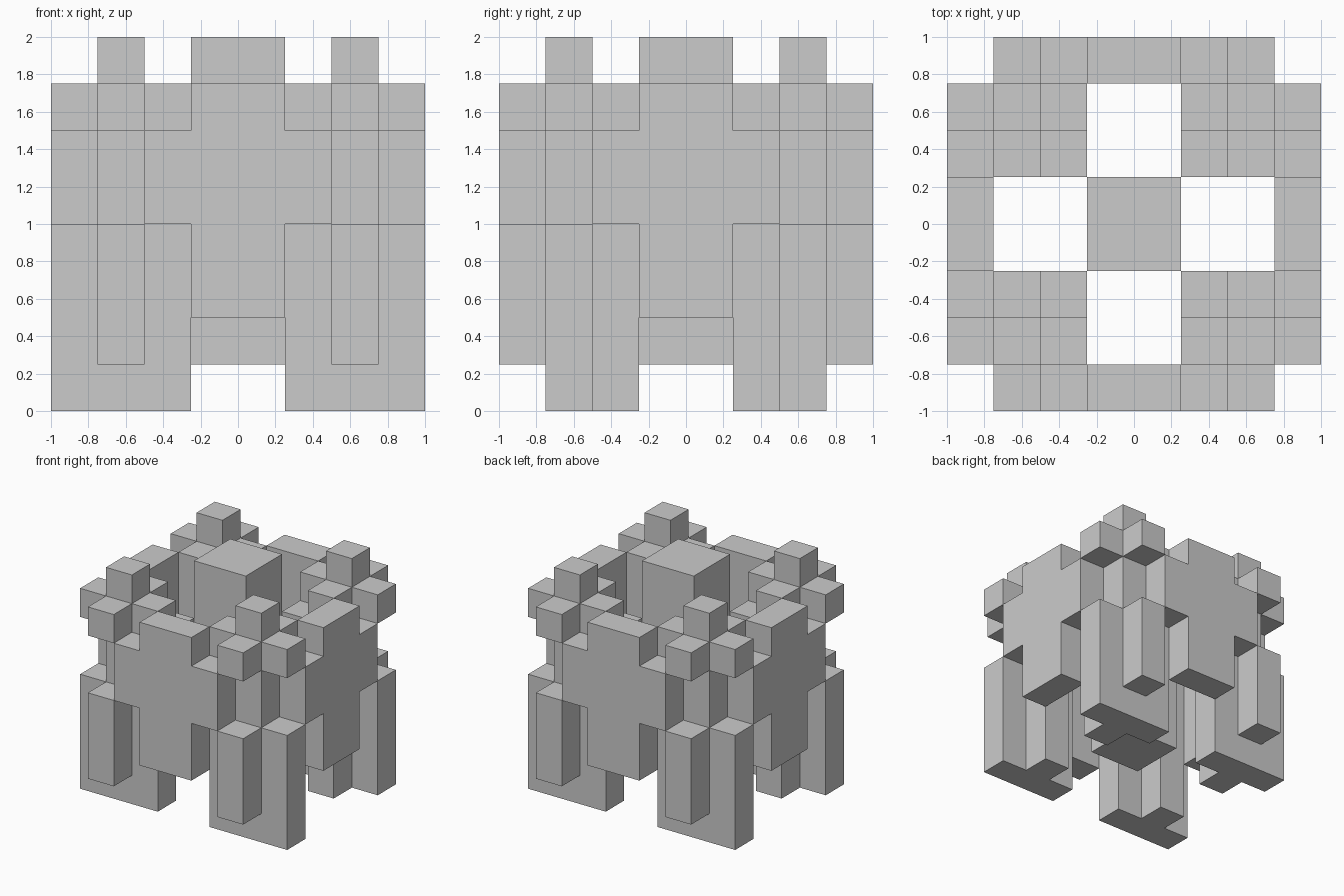
import bpy, bmesh
from math import radians
from itertools import product
from mathutils import Matrix, Vector

if "Cube" in bpy.data.objects:
    bpy.data.objects.remove(bpy.data.objects["Cube"])

U = 0.25  # grid unit of the whole model


def solid(name, boxes, transform=Matrix()):
    """Merge boxes (min corner, max corner in grid units) into one clean flat-faced shell."""
    cells = set()
    for lo, hi in boxes:
        cells |= set(product(*(range(a, b) for a, b in zip(lo, hi))))
    bm = bmesh.new()
    for cell in cells:
        for axis, side in product(range(3), (0, 1)):
            n = list(cell)
            n[axis] += 2 * side - 1
            if tuple(n) in cells:
                continue
            u, v = [a for a in range(3) if a != axis]
            ring = []
            for du, dv in ((0, 0), (1, 0), (1, 1), (0, 1)):
                p = Vector(cell)
                p[axis] += side
                p[u] += du
                p[v] += dv
                ring.append(bm.verts.new(p * U))
            bm.faces.new(ring)
    bmesh.ops.remove_doubles(bm, verts=bm.verts, dist=1e-4)
    bmesh.ops.transform(bm, matrix=transform, verts=bm.verts)
    bmesh.ops.recalc_face_normals(bm, faces=bm.faces)
    bmesh.ops.dissolve_limit(bm, angle_limit=radians(1), verts=bm.verts, edges=bm.edges)
    mesh = bpy.data.meshes.new(name)
    bm.to_mesh(mesh)
    bm.free()
    obj = bpy.data.objects.new(name, mesh)
    bpy.context.collection.objects.link(obj)


# Central column
solid("center_column", [((-1, -1, 1), (1, 1, 8))])

# Cross-shaped wall plate on each of the four sides
plate = [((-1, -4, 2), (1, -3, 7)), ((-2, -4, 4), (2, -3, 6))]
for i, side in enumerate(("front", "right", "back", "left")):
    solid(side + "_plate", plate, Matrix.Rotation(radians(90 * i), 4, 'Z'))

# Corner parts, described for +x +y and mirrored to all four corners
leg = [((1, 2, 0), (4, 3, 4)),      # foot bar along x
       ((2, 1, 0), (3, 2, 4)),      # inner rib
       ((2, 3, 1), (3, 4, 4))]      # outer rib, raised off the floor
block = [((1, 1, 4), (3, 3, 6))]
finial = [((1, 2, 6), (4, 3, 7)), ((2, 1, 6), (3, 4, 7)), ((2, 2, 7), (3, 3, 8))]
for sx, sy in product((-1, 1), repeat=2):
    corner = ("front" if sy < 0 else "back") + ("_left" if sx < 0 else "_right")
    mirror = Matrix.Diagonal((sx, sy, 1, 1))
    solid(corner + "_leg", leg, mirror)
    solid(corner + "_block", block, mirror)
    solid(corner + "_finial", finial, mirror)
